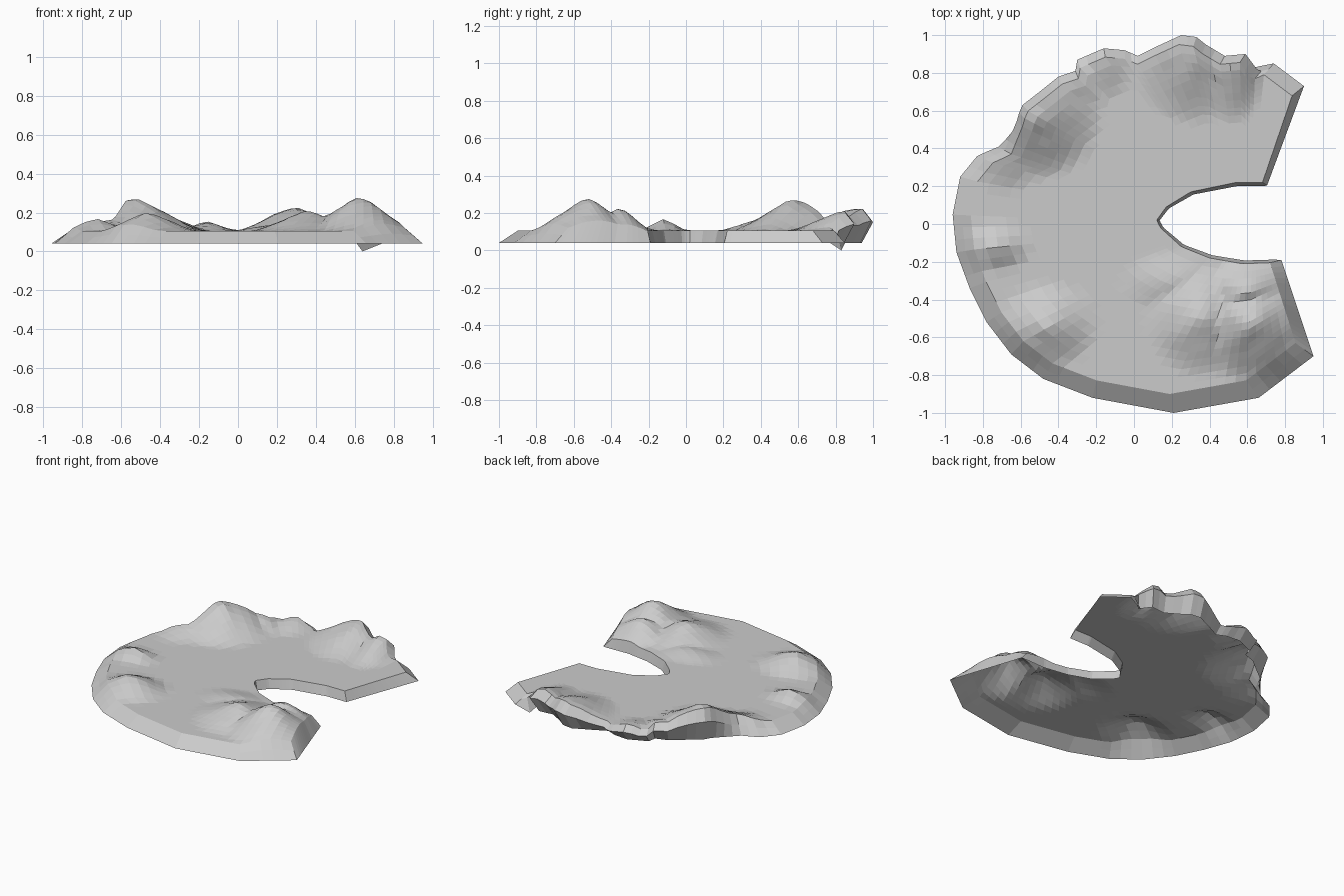
import bpy, bmesh, math
from mathutils import Vector, noise

if "Cube" in bpy.data.objects:
    bpy.data.objects.remove(bpy.data.objects["Cube"])

BASE, TOP, ROWS = 0.04, 0.105, 16

# Outer outline, counter-clockwise from the upper right corner
outer_keys = [(.90, .73), (.74, .85), (.65, .82), (.59, .90), (.48, .89), (.38, .95), (.33, .99),
              (.25, 1.0), (.12, .94), (.02, .89), (-.05, .92), (-.16, .93), (-.30, .87), (-.31, .81),
              (-.40, .78), (-.50, .70), (-.59, .63), (-.63, .55), (-.72, .41), (-.83, .36),
              (-.92, .25), (-.96, .05), (-.94, -.15), (-.87, -.34), (-.78, -.52), (-.65, -.69),
              (-.48, -.82), (-.22, -.92), (.21, -1.0), (.66, -.92), (.95, -.70)]
# Bay outline, from the upper end to the lower end
bay_keys = [(.68, .22), (.54, .22), (.30, .17), (.17, .09), (.12, .02), (.14, -.02),
            (.25, -.12), (.40, -.18), (.57, -.21), (.72, -.205)]
# Hills: x, y, height, radius x, radius y
hills = [(-.54, .60, .175, .36, .36), (-.68, .42, .07, .20, .25), (-.35, .73, .07, .20, .20),
         (-.16, .86, .05, .15, .20), (.30, .92, .12, .32, .38), (.52, .86, .11, .18, .32),
         (-.73, -.12, .065, .17, .13), (-.46, -.54, .095, .25, .22),
         (.62, -.53, .17, .30, .30), (.60, -.36, .125, .24, .18),
         (.35, -.50, .10, .28, .30), (.20, -.30, .035, .25, .16)]


def clamp(v):
    return max(0.0, min(1.0, v))


def height(x, y):
    h = 0.0
    for cx, cy, hh, rx, ry in hills:
        r = clamp(1 - math.hypot((x - cx) / rx, (y - cy) / ry))
        h = max(h, hh * (0.5 * r + 0.5 * r * r * (3 - 2 * r)))
    if y > 0.2:                                   # cliff at the end of the back ridge
        h *= clamp((0.68 - x) / 0.05)
    return TOP + h * (1 + 0.12 * noise.noise(Vector((x * 9, y * 9, 2.0))))


def lengths(pts):
    acc = [0.0]
    for a, b in zip(pts, pts[1:]):
        acc.append(acc[-1] + math.dist(a, b))
    return acc


def sample(pts, acc, f):
    d = f * acc[-1]
    for k in range(len(pts) - 1):
        if d <= acc[k + 1] or k == len(pts) - 2:
            u = clamp((d - acc[k]) / (acc[k + 1] - acc[k]))
            return Vector(pts[k]).lerp(Vector(pts[k + 1]), u)


# Fractions along the outline, keeping every corner
acc_o, acc_b = lengths(outer_keys), lengths(bay_keys)
fracs = []
for a, b in zip(acc_o, acc_o[1:]):
    n = math.ceil((b - a) / 0.075)
    fracs += [(a + (b - a) * k / n) / acc_o[-1] for k in range(n)]
fracs.append(1.0)


def end_column(a, b):
    a, b = Vector(a), Vector(b)
    pts = [a.lerp(b, clamp((j - 1) / ROWS)) for j in range(ROWS + 4)]
    return [(p.x, p.y, BASE) for p in pts]


def section(f):
    o, i = sample(outer_keys, acc_o, f), sample(bay_keys, acc_b, f)
    w = clamp((o.y - 0.4) / 0.2) * clamp((0.72 - o.x) / 0.06)   # rocky back cliff
    corner = 0.03 if o.x > 0.7 and o.y > 0 else 0
    rim = o * (0.9 + 0.05 * w + corner)
    col = [(i.x + 0.015, i.y * 0.92, BASE)]                     # bay wall foot
    for j in range(ROWS + 1):
        p = i.lerp(rim, j / ROWS)
        col.append((p.x, p.y, height(p.x, p.y)))
    foot = o * (1 - 0.06 * w)
    mid = rim.lerp(foot, 0.5).lerp(o, w)
    col.append((mid.x, mid.y, BASE + (col[-1][2] - BASE) * (0.5 + 0.15 * w)))
    col.append((foot.x, foot.y, BASE))
    return col


# Island shell: sections swept around the bay, with sloping ends
columns = [end_column((.705, .205), (.90, .73))]
columns += [section(f) for f in fracs]
columns.append(end_column((.78, -.19), (.95, -.70)))

bm = bmesh.new()
grid = [[bm.verts.new(p) for p in col] for col in columns]
for c, d in zip(grid, grid[1:]):
    for j in range(len(c) - 1):
        bm.faces.new((c[j], c[j + 1], d[j + 1], d[j]))

# Hanging rock spur at the back
spur = min((c[-1] for c in grid), key=lambda v: math.hypot(v.co.x - .64, v.co.y - .83))
spur.co = (.64, .83, 0.0)

bmesh.ops.remove_doubles(bm, verts=bm.verts[:], dist=0.0005)
mesh = bpy.data.meshes.new("island_terrain")
bm.to_mesh(mesh)
bm.free()
island = bpy.data.objects.new("island_terrain", mesh)
bpy.context.collection.objects.link(island)
